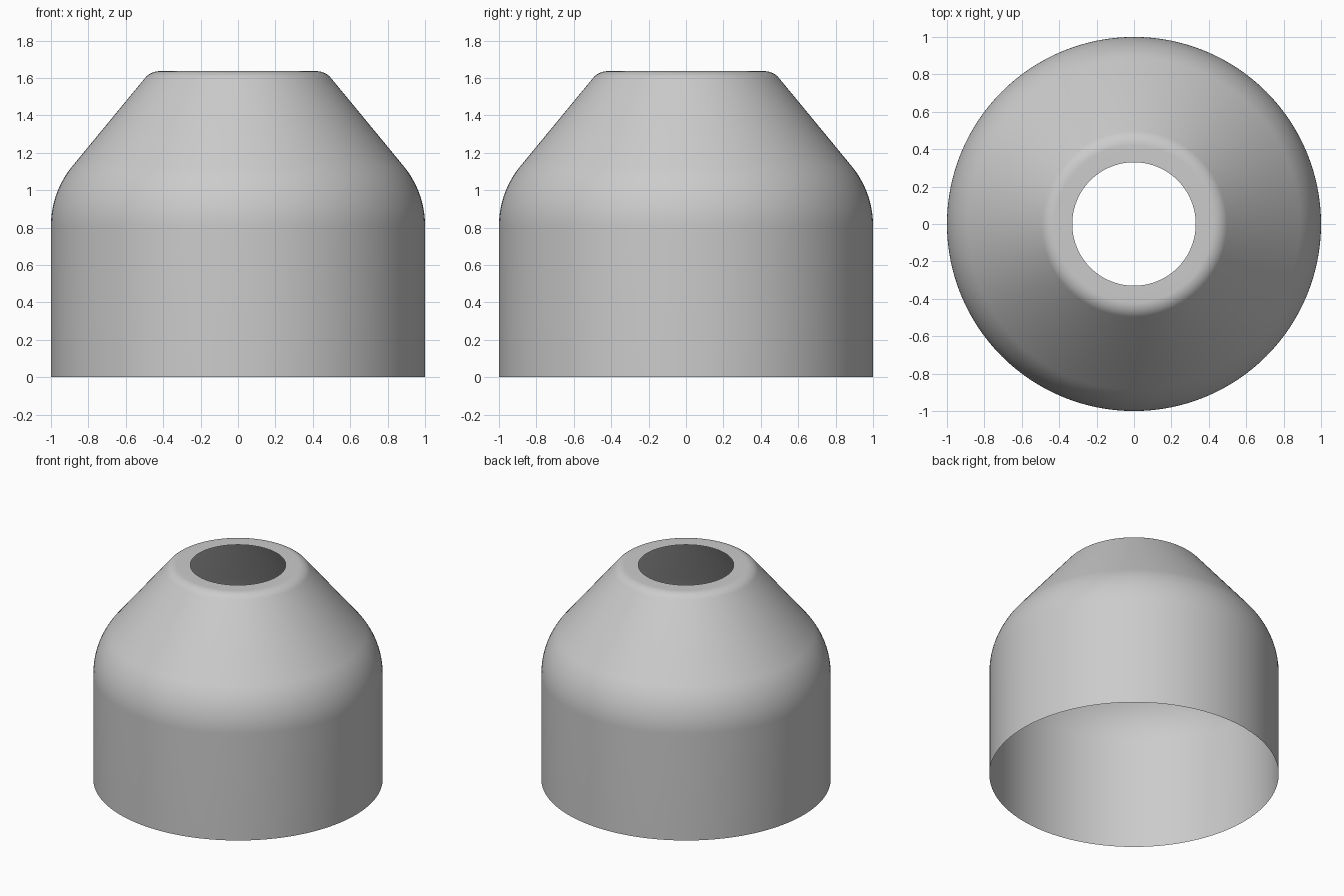
import bpy
import bmesh
from math import sin, cos, radians, pi
from mathutils import Vector

cube = bpy.data.objects.get("Cube")
if cube:
    bpy.data.objects.remove(cube, do_unlink=True)

TILT = radians(39.5)      # upward tilt of the cone's normal
HEIGHT = 1.636
SHOULDER_R, LIP_R = 0.5, 0.1

grey = bpy.data.materials.new("light grey")
grey.use_nodes = True
colour = (0.6, 0.6, 0.6, 1)
grey.diffuse_color = colour
grey.node_tree.nodes["Principled BSDF"].inputs["Base Color"].default_value = colour


def arc(cx, cz, radius, start, end, steps):
    """Points (radius, height) along a circular fillet."""
    angles = [start + (end - start) * i / steps for i in range(steps + 1)]
    return [(cx + radius * cos(a), cz + radius * sin(a)) for a in angles]


# Profile: straight wall, shoulder fillet, cone, rounded lip, flat ring
shoulder = arc(1 - SHOULDER_R, 0.81, SHOULDER_R, 0, TILT, 16)
r_end, z_end = shoulder[-1]
lip_z = HEIGHT - LIP_R
rise = lip_z + LIP_R * sin(TILT) - z_end
lip_x = r_end - rise * sin(TILT) / cos(TILT) - LIP_R * cos(TILT)
lip = arc(lip_x, lip_z, LIP_R, TILT, pi / 2, 10)
profile = [(1, 0)] + shoulder + lip + [(0.33, HEIGHT)]

# Revolve the profile into an open shell
bm = bmesh.new()
verts = [bm.verts.new((r, 0, z)) for r, z in profile]
edges = [bm.edges.new(pair) for pair in zip(verts, verts[1:])]
bmesh.ops.spin(bm, geom=verts + edges, cent=Vector(), axis=(0, 0, 1),
               angle=2 * pi, steps=128)
bmesh.ops.remove_doubles(bm, verts=bm.verts, dist=0.0001)
bmesh.ops.recalc_face_normals(bm, faces=bm.faces)

# Make sure the shell's normals point outwards
bm.faces.ensure_lookup_table()
wall = max(bm.faces, key=lambda f: f.calc_area())
centre = wall.calc_center_median()
if wall.normal.x * centre.x + wall.normal.y * centre.y < 0:
    bmesh.ops.reverse_faces(bm, faces=bm.faces)

mesh = bpy.data.meshes.new("tapered_shell")
bm.to_mesh(mesh)
bm.free()
mesh.materials.append(grey)
shell = bpy.data.objects.new("tapered_shell", mesh)
bpy.context.collection.objects.link(shell)

bpy.ops.object.select_all(action='DESELECT')
shell.select_set(True)
bpy.context.view_layer.objects.active = shell
bpy.ops.object.shade_smooth_by_angle(angle=radians(30))
